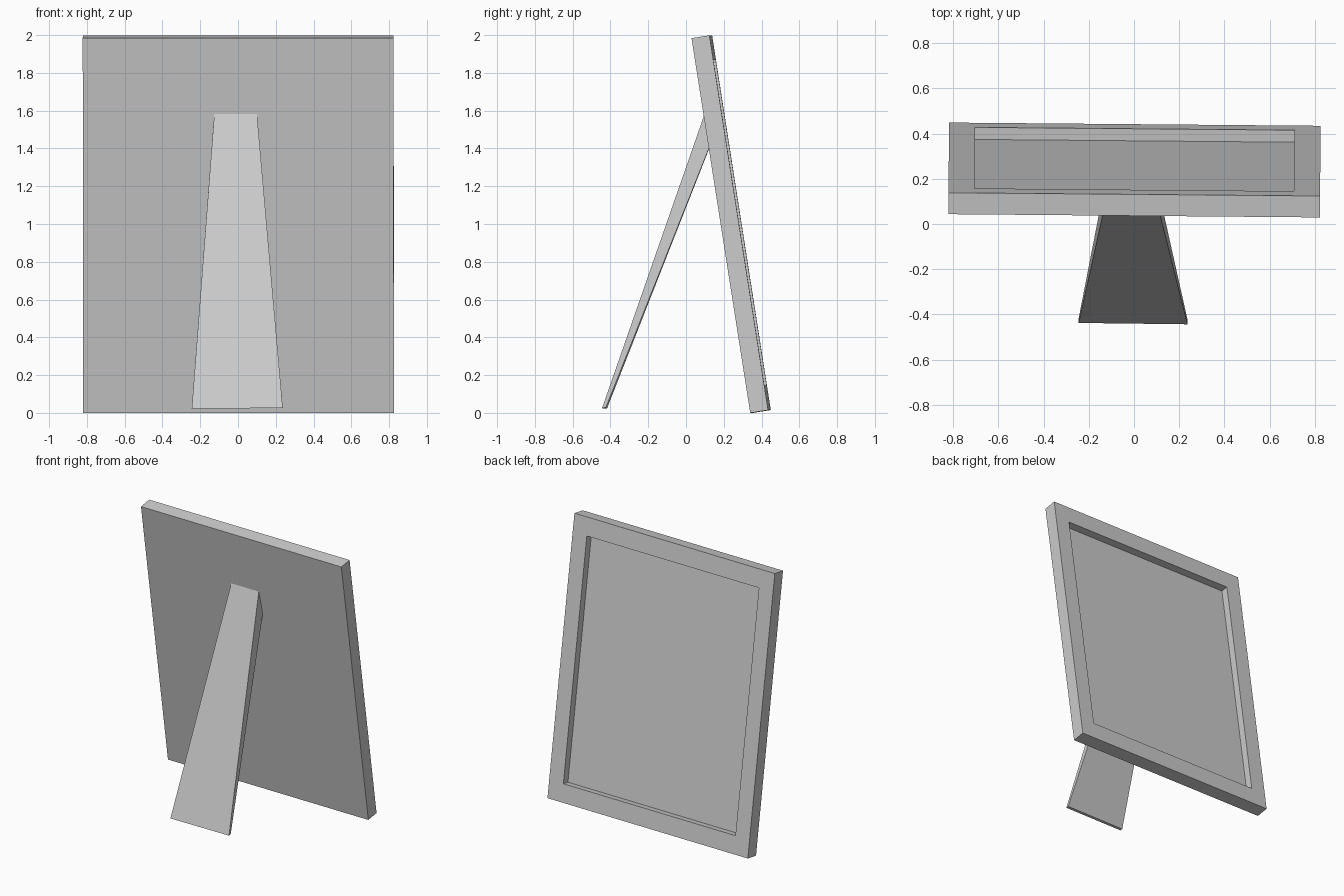
import bpy, bmesh
from math import radians
from mathutils import Matrix

if "Cube" in bpy.data.objects:
    bpy.data.objects.remove(bpy.data.objects["Cube"])

W, H, T = 1.645, 2.008, 0.096       # frame width, height, thickness
BX, BZ, DEPTH = 0.116, 0.131, 0.054  # side border, top/bottom border, recess depth


def add_object(name, bm):
    bmesh.ops.recalc_face_normals(bm, faces=bm.faces)
    mesh = bpy.data.meshes.new(name)
    bm.to_mesh(mesh)
    bm.free()
    obj = bpy.data.objects.new(name, mesh)
    bpy.context.collection.objects.link(obj)
    return obj


# picture frame: slab with a recessed panel on the picture side (+y)
bm = bmesh.new()
bmesh.ops.create_cube(bm, size=1, matrix=Matrix.Translation((0, T / 2, H / 2))
                      @ Matrix.Diagonal((W, T, H, 1)))
panel = max(bm.faces, key=lambda f: f.calc_center_median().y)
bmesh.ops.inset_region(bm, faces=[panel], thickness=0.05, use_even_offset=True)
for v in panel.verts:
    v.co.x = (W / 2 - BX) * (1 if v.co.x > 0 else -1)
    v.co.z = H - BZ if v.co.z > H / 2 else BZ
inner = bmesh.ops.extrude_face_region(bm, geom=[panel])["geom"]
for v in inner:
    if isinstance(v, bmesh.types.BMVert):
        v.co.y -= DEPTH
if panel.is_valid:
    bmesh.ops.delete(bm, geom=[panel], context='FACES_ONLY')
frame = add_object("picture_frame", bm)
frame.matrix_world = (Matrix.Rotation(radians(-0.5), 4, 'Z')
                      @ Matrix.Translation((0, 0.347, 0))
                      @ Matrix.Rotation(radians(8.9), 4, 'X'))

# easel stand: tapered wedge leaning on the back of the frame
bm = bmesh.new()
foot = [(-0.245, -0.438, 0.022), (0.237, -0.444, 0.026),
        (0.237, -0.424, 0.028), (-0.245, -0.418, 0.024)]
top = [(-0.125, 0.103, 1.59), (0.100, 0.101, 1.59),
       (0.114, 0.125, 1.41), (-0.139, 0.127, 1.41)]
lo = [bm.verts.new(p) for p in foot]
hi = [bm.verts.new(p) for p in top]
bm.faces.new(lo)
bm.faces.new(hi)
for i in range(4):
    j = (i + 1) % 4
    bm.faces.new((lo[i], lo[j], hi[j], hi[i]))
add_object("easel_stand", bm)
